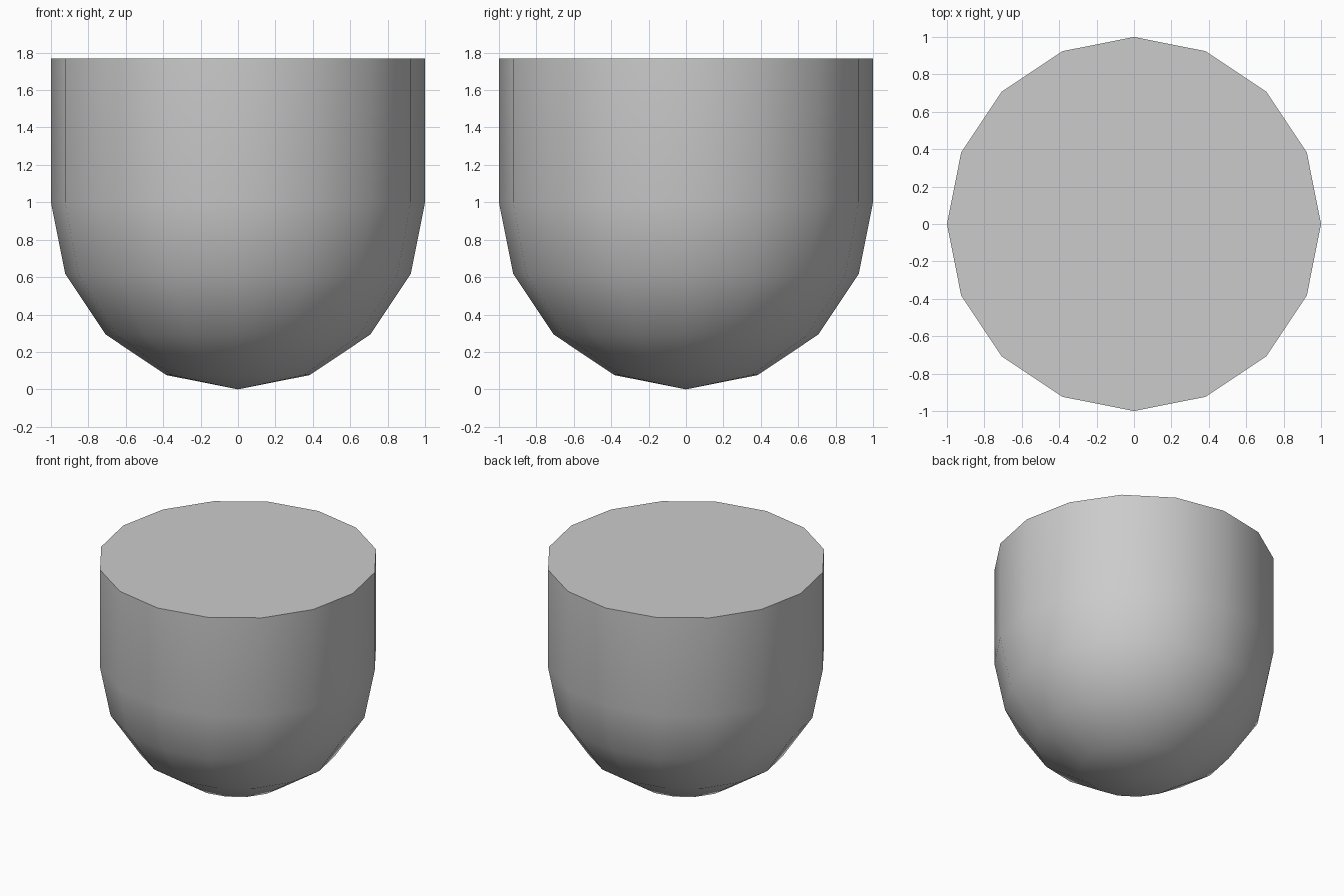
import bpy, bmesh
from math import sin, cos, pi, radians

if "Cube" in bpy.data.objects:
    bpy.data.objects.remove(bpy.data.objects["Cube"])

SIDES, TOP = 16, 1.77

bm = bmesh.new()

def ring(r, z):
    return [bm.verts.new((r * cos(2 * pi * i / SIDES), r * sin(2 * pi * i / SIDES), z))
            for i in range(SIDES)]

# Rounded bowl: rings every 22.5 degrees up to the equator, then the straight wall
rings = [ring(sin(a), 1 - cos(a)) for a in (k * pi / 8 for k in range(1, 5))]
rings.append(ring(1, TOP))
pole = bm.verts.new((0, 0, 0))

for i in range(SIDES):
    j = (i + 1) % SIDES
    bm.faces.new((pole, rings[0][j], rings[0][i]))
    for lo, hi in zip(rings, rings[1:]):
        bm.faces.new((lo[i], lo[j], hi[j], hi[i]))

# Flat top
bm.faces.new(rings[-1])
bmesh.ops.recalc_face_normals(bm, faces=bm.faces[:])

mesh = bpy.data.meshes.new("round_bottomed_body")
bm.to_mesh(mesh)
bm.free()
body = bpy.data.objects.new("round_bottomed_body", mesh)
bpy.context.collection.objects.link(body)

# Smooth sides, sharp top rim
bpy.context.view_layer.objects.active = body
body.select_set(True)
bpy.ops.object.shade_smooth_by_angle(angle=radians(40))
